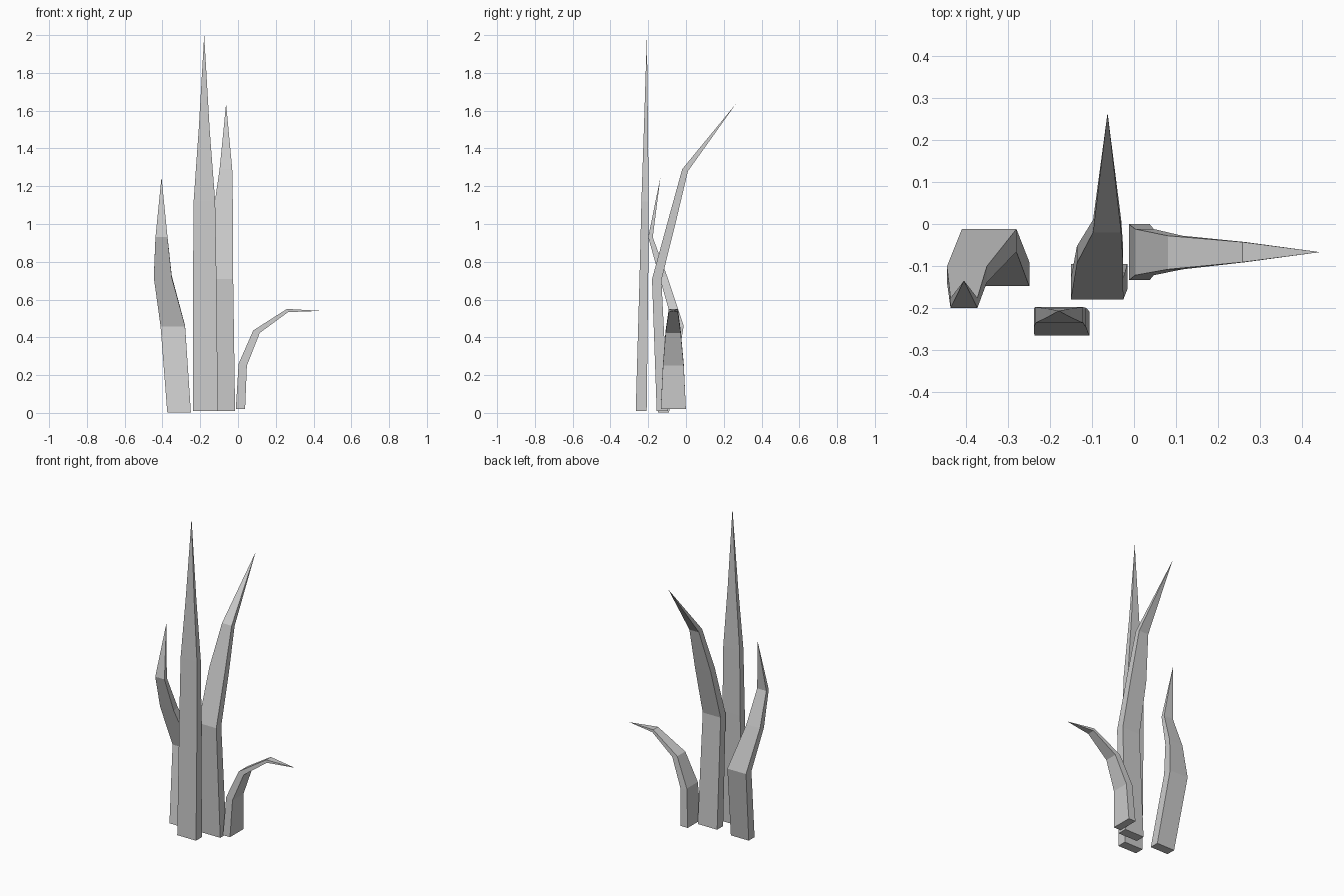
import bpy, bmesh
from math import radians
from mathutils import Vector, Matrix


def blade(name, heading, rings, tip):
    """Loft rectangular rings (x, y, z, width, thickness, tilt in degrees) to a point."""
    bm = bmesh.new()
    turn = Matrix.Rotation(radians(heading), 3, 'Z')
    loops = []
    for x, y, z, w, t, tilt in rings:
        m = turn @ Matrix.Rotation(radians(tilt), 3, 'X')
        loops.append([bm.verts.new(Vector((x, y, z)) + m @ Vector((sx * w / 2, sy * t / 2, 0)))
                      for sx, sy in ((-1, -1), (1, -1), (1, 1), (-1, 1))])
    bm.faces.new(loops[0][::-1])
    for a, b in zip(loops, loops[1:]):
        for i in range(4):
            j = (i + 1) % 4
            bm.faces.new((a[i], a[j], b[j], b[i]))
    top = bm.verts.new(tip)
    for i in range(4):
        bm.faces.new((loops[-1][i], loops[-1][(i + 1) % 4], top))
    bmesh.ops.recalc_face_normals(bm, faces=bm.faces)
    mesh = bpy.data.meshes.new(name)
    bm.to_mesh(mesh)
    bm.free()
    bpy.context.collection.objects.link(bpy.data.objects.new(name, mesh))


# Tall upright blade at the front
blade("tall_blade", 0, [
    (-0.172, -0.237, 0.01, 0.131, 0.058, 0),
    (-0.176, -0.223, 0.71, 0.124, 0.046, 0),
    (-0.178, -0.217, 1.12, 0.114, 0.038, 0),
    (-0.179, -0.212, 1.50, 0.058, 0.022, 0),
], (-0.179, -0.207, 2.0))

# Blade bending backwards
blade("back_blade", 0, [
    (-0.083, -0.125, 0.01, 0.135, 0.060, 0),
    (-0.088, -0.155, 0.705, 0.125, 0.050, -6),
    (-0.081, -0.073, 1.02, 0.110, 0.042, -15),
    (-0.064, -0.005, 1.285, 0.067, 0.032, -20),
], (-0.063, 0.265, 1.637))

# Blade waving back and forth on the left
blade("left_blade", 0, [
    (-0.312, -0.119, 0.003, 0.125, 0.058, 0),
    (-0.345, -0.039, 0.46, 0.130, 0.054, 3),
    (-0.398, -0.120, 0.72, 0.095, 0.040, 15),
    (-0.405, -0.188, 0.93, 0.064, 0.024, 0),
], (-0.405, -0.135, 1.25))

# Short blade drooping to the right
blade("right_blade", -90, [
    (0.013, -0.067, 0.02, 0.133, 0.049, 0),
    (0.025, -0.067, 0.255, 0.110, 0.045, -12),
    (0.098, -0.068, 0.430, 0.080, 0.037, -20),
    (0.262, -0.067, 0.542, 0.048, 0.018, -70),
], (0.443, -0.067, 0.54))
